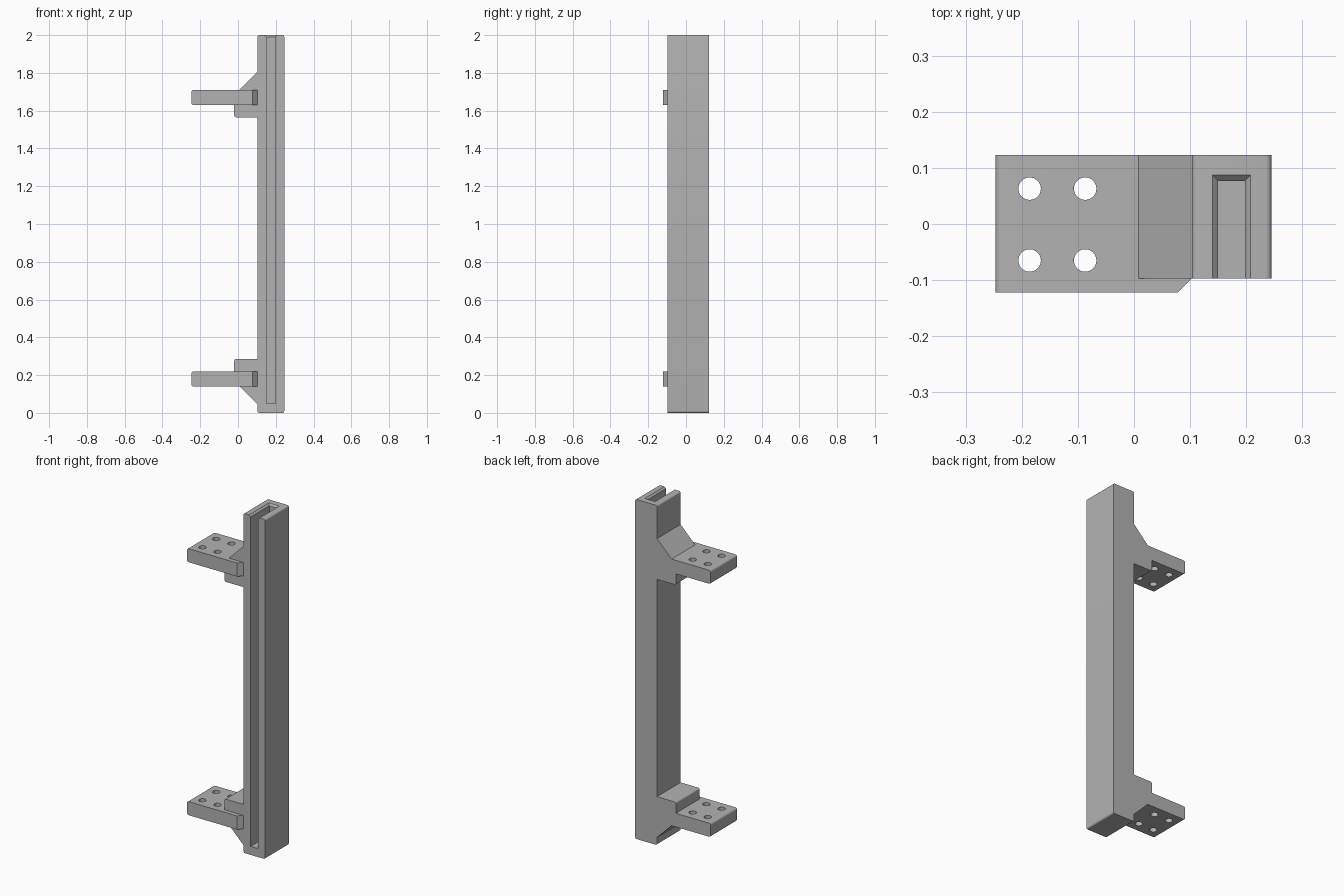
import bpy, bmesh, math
from mathutils import Vector

if "Cube" in bpy.data.objects:
    bpy.data.objects.remove(bpy.data.objects["Cube"])

grey = bpy.data.materials.new("plain grey")
grey.use_nodes = True
colour = (0.45, 0.45, 0.45, 1)
grey.diffuse_color = colour
grey.node_tree.nodes["Principled BSDF"].inputs["Base Color"].default_value = colour

FRONT, BACK, WALL, LIP = -0.097, 0.123, 0.103, -0.122


def finish(name, bm):
    bmesh.ops.recalc_face_normals(bm, faces=bm.faces)
    mesh = bpy.data.meshes.new(name)
    bm.to_mesh(mesh)
    bm.free()
    mesh.materials.append(grey)
    obj = bpy.data.objects.new(name, mesh)
    bpy.context.collection.objects.link(obj)
    return obj


def loft(name, rings):
    """Closed solid through matching rings of points."""
    bm = bmesh.new()
    loops = [[bm.verts.new(p) for p in ring] for ring in rings]
    n = len(loops[0])
    bm.faces.new(loops[0])
    bm.faces.new(loops[-1])
    for a, b in zip(loops, loops[1:]):
        for i in range(n):
            j = (i + 1) % n
            bm.faces.new((a[i], a[j], b[j], b[i]))
    return finish(name, bm)


def rounded(corners, steps=5):
    """Outline from (x, z, radius) corners with rounded corners."""
    out = []
    for i, (x, z, r) in enumerate(corners):
        p = Vector((x, z))
        if not r:
            out.append(p)
            continue
        a = p + (Vector(corners[i - 1][:2]) - p).normalized() * r
        b = p + (Vector(corners[(i + 1) % len(corners)][:2]) - p).normalized() * r
        for k in range(steps + 1):
            # circular arc about the centre of a right-angled corner
            t = math.pi / 2 * k / steps
            out.append(a + (p - a) * math.sin(t) + (b - p) * (1 - math.cos(t)))
    return out


def prism(name, outline, y0, y1):
    return loft(name, [[(p.x, y, p.y) for p in outline] for y in (y0, y1)])


def combine(target, other, operation):
    mod = target.modifiers.new(operation, 'BOOLEAN')
    mod.operation, mod.solver, mod.object = operation, 'EXACT', other
    bpy.context.view_layer.objects.active = target
    bpy.ops.object.modifier_apply(modifier=mod.name)
    bpy.data.objects.remove(other)


# Upright channel
body = prism("channel_bracket", rounded(
    [(WALL, 0, .01), (.245, 0, .01), (.245, 2, .01), (WALL, 2, .01)]), FRONT, BACK)

# Mounting arms: the lower one is the upper one flipped
arm = [(WALL + .01, 1.815, 0), (.008, 1.71, 0), (-.247, 1.71, .012),
       (-.247, 1.63, .012), (-.02, 1.63, 0), (-.02, 1.565, .01), (WALL + .01, 1.565, 0)]
plate = [(WALL, 1.71, 0), (-.247, 1.71, .012), (-.247, 1.63, .012), (WALL, 1.63, 0)]

for flip in (False, True):
    def place(corners):
        return [(x, 1.85 - z if flip else z, r) for x, z, r in corners]

    combine(body, prism("arm", rounded(place(arm)), FRONT, BACK), 'UNION')
    # Front lip with a slanted inner end
    outline = rounded(place(plate))
    lip = loft("lip", [[(min(p.x, WALL - (FRONT - y)), y, p.y) for p in outline]
                       for y in (LIP, FRONT)])
    combine(body, lip, 'UNION')
    # Four screw holes
    for x in (-.186, -.087):
        for y in (-.065, .063):
            z = .18 if flip else 1.67
            circle = [(x + .02 * math.cos(i * math.tau / 32),
                       y + .02 * math.sin(i * math.tau / 32)) for i in range(32)]
            hole = loft("hole", [[(*c, h) for c in circle] for h in (z - .1, z + .1)])
            combine(body, hole, 'DIFFERENCE')

# Slot open at the front and top, with a flared mouth
slot = loft("slot", [
    [(.15 - f, -.2, z), (.198 + f, -.2, z), (.198 + f, .077 + f, z), (.15 - f, .077 + f, z)]
    for z, f in ((.05, 0), (1.99, 0), (2.01, .02))])
combine(body, slot, 'DIFFERENCE')

# Smooth shading with sharp edges kept
bpy.ops.object.select_all(action='DESELECT')
body.select_set(True)
bpy.context.view_layer.objects.active = body
bpy.ops.object.shade_smooth_by_angle(angle=math.radians(30))
